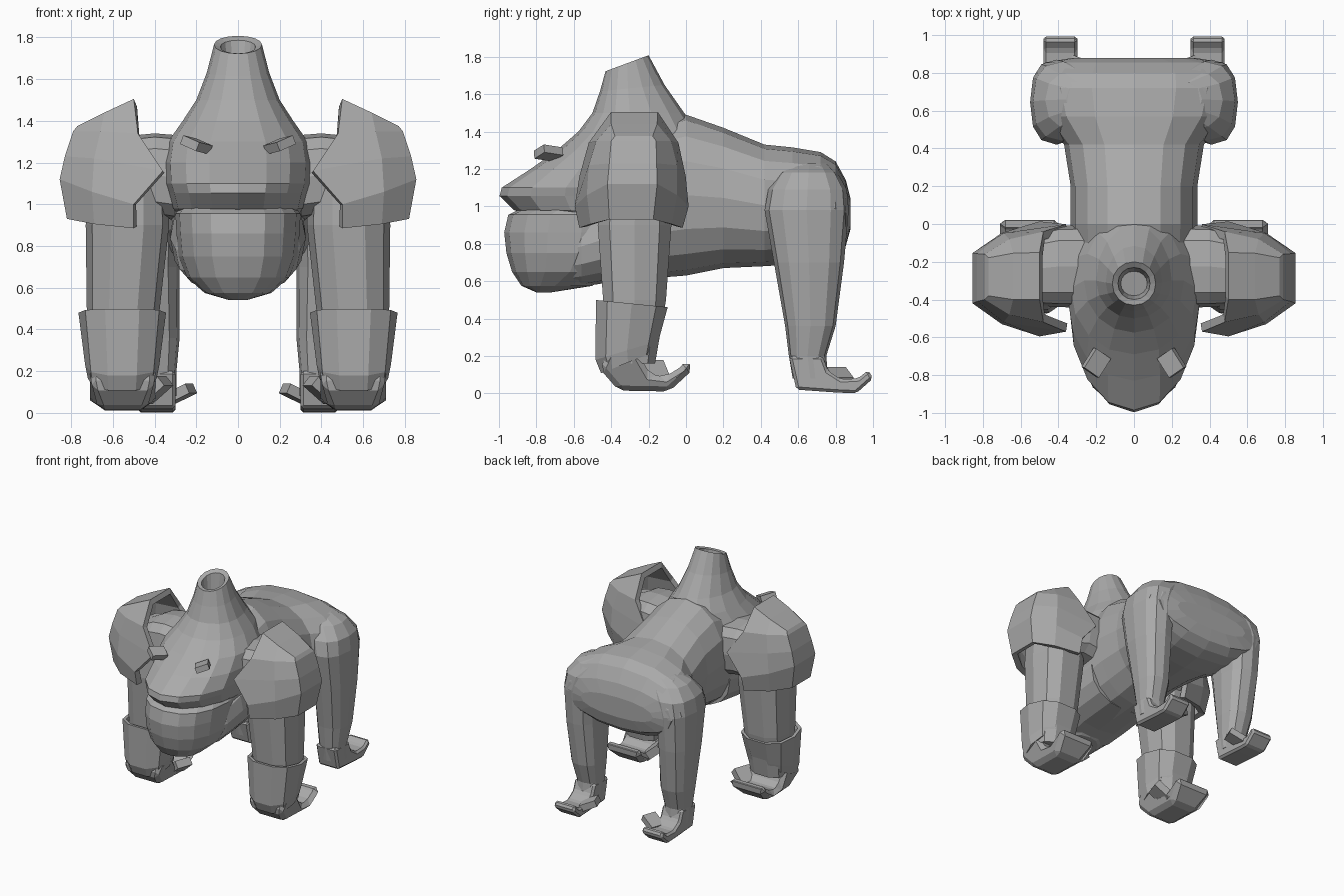
import bpy, bmesh, math
from mathutils import Matrix

grey = bpy.data.materials.new("stone_grey")
grey.diffuse_color = (0.4, 0.4, 0.4, 1)


def finish(name, bm, mirror=False, shell=0, bevel=0):
    bmesh.ops.recalc_face_normals(bm, faces=bm.faces)
    me = bpy.data.meshes.new(name)
    bm.to_mesh(me)
    bm.free()
    me.materials.append(grey)
    ob = bpy.data.objects.new(name, me)
    bpy.context.collection.objects.link(ob)
    if shell:
        m = ob.modifiers.new("shell", 'SOLIDIFY')
        m.thickness = shell
        m.offset = -1
    if bevel:
        m = ob.modifiers.new("bevel", 'BEVEL')
        m.width = bevel
        m.segments = 1
    if mirror:
        m = ob.modifiers.new("mirror", 'MIRROR')
        m.use_mirror_merge = False
    return ob


def loft(name, rings, n=12, axis='z', p=0.85, mirror=False):
    """Rings: (position, centre x, half width, low, middle, high, tilt)."""
    bm = bmesh.new()
    loops = []
    for s, cx, rx, lo, mid, hi, tilt in rings:
        loop = []
        for i in range(n):
            a = 2 * math.pi * i / n
            c, d = math.cos(a), math.sin(a)
            u = cx + rx * math.copysign(abs(c) ** p, c)
            v = mid + (hi - mid if d > 0 else mid - lo) * math.copysign(abs(d) ** p, d)
            w = s + tilt * (v - mid)
            loop.append(bm.verts.new((u, v, w) if axis == 'z' else
                                     (u, w, v) if axis == 'y' else (w, u, v)))
        loops.append(loop)
    for a, b in zip(loops, loops[1:]):
        for i in range(n):
            j = (i + 1) % n
            bm.faces.new((a[i], a[j], b[j], b[i]))
    bm.faces.new(loops[0])
    bm.faces.new(loops[-1])
    return finish(name, bm, mirror)


def even(s, cx, rx, lo, hi, tilt=0):
    return (s, cx, rx, lo, (lo + hi) / 2, hi, tilt)


def slab(name, outline, x0, x1, bevel=0.015, pinch=0.0):
    """Side outline in (y, z) extruded across x, pinched near the ground, mirrored."""
    bm = bmesh.new()
    sides = [[bm.verts.new((x + s * (pinch if z < 0.05 else 0), y, z)) for y, z in outline]
             for x, s in ((x0, 1), (x1, -1))]
    a, b = sides
    for i in range(len(a)):
        j = (i + 1) % len(a)
        bm.faces.new((a[i], a[j], b[j], b[i]))
    bm.faces.new(a)
    bm.faces.new(b)
    return finish(name, bm, True, bevel=bevel)


def box(name, loc, size, rot):
    bm = bmesh.new()
    bmesh.ops.create_cube(bm, size=1)
    m = Matrix.Translation(loc)
    for k, ang in zip('ZYX', rot):
        m = m @ Matrix.Rotation(math.radians(ang), 4, k)
    bm.transform(m @ Matrix.Diagonal((*size, 1)))
    return finish(name, bm, True)


# torso, from chest to rounded rump
loft("torso", [
    even(-0.50, 0, 0.28, 0.60, 1.28),
    even(-0.25, 0, 0.33, 0.61, 1.42),
    even(0.00, 0, 0.335, 0.63, 1.49),
    even(0.20, 0, 0.335, 0.67, 1.42),
    even(0.42, 0, 0.37, 0.68, 1.33),
    even(0.57, 0, 0.49, 0.69, 1.315),
    even(0.72, 0, 0.53, 0.71, 1.29),
    even(0.80, 0, 0.52, 0.74, 1.24),
    even(0.855, 0, 0.47, 0.79, 1.14),
    even(0.88, 0, 0.32, 0.88, 1.04)], n=16, axis='y', p=0.9)

# head with hollow pointed crown
loft("head", [
    (0.94, 0, 0.28, -0.80, -0.40, -0.10, 0),
    (0.98, 0, 0.31, -0.92, -0.42, -0.05, 0),
    (1.055, 0, 0.33, -0.997, -0.42, -0.03, 0),
    (1.10, 0, 0.345, -0.985, -0.42, 0.00, 0),
    (1.20, 0, 0.35, -0.83, -0.40, 0.04, 0),
    (1.30, 0, 0.335, -0.69, -0.34, 0.08, 0),
    (1.40, 0, 0.265, -0.575, -0.30, 0.06, 0),
    (1.50, 0, 0.20, -0.50, -0.30, -0.01, 0),
    (1.63, 0, 0.15, -0.46, -0.31, -0.115, 0.1),
    (1.765, 0, 0.115, -0.43, -0.315, -0.20, 0.37),
    (1.755, 0, 0.085, -0.40, -0.315, -0.23, 0.37),
    (1.62, 0, 0.07, -0.38, -0.315, -0.25, 0.2)], n=16, p=0.97)

# heavy rounded lower jaw, and the throat behind it
loft("lower_jaw", [
    (0.54, 0, 0.04, -0.80, -0.77, -0.72, 0),
    (0.575, 0, 0.16, -0.88, -0.70, -0.50, 0),
    (0.65, 0, 0.245, -0.93, -0.62, -0.40, 0),
    (0.75, 0, 0.285, -0.96, -0.58, -0.35, 0),
    (0.86, 0, 0.295, -0.972, -0.56, -0.30, 0),
    (0.955, 0, 0.30, -0.95, -0.55, -0.30, 0),
    (0.99, 0, 0.27, -0.88, -0.50, -0.30, 0)], n=16, p=0.87)
loft("throat", [
    even(-0.72, 0, 0.20, 0.555, 0.95),
    even(-0.56, 0, 0.30, 0.57, 1.00),
    even(-0.40, 0, 0.325, 0.595, 1.08),
    even(-0.10, 0, 0.32, 0.625, 1.15)], n=16, axis='y', p=0.85)

# brow plates
box("brow", (0.20, -0.735, 1.285), (0.10, 0.12, 0.045), (35, -20, -8))

# shoulder joint and arm
loft("shoulder_joint", [
    even(0.15, -0.225, 0.22, 0.90, 1.32),
    even(0.40, -0.225, 0.215, 0.94, 1.34),
    even(0.50, -0.235, 0.20, 0.92, 1.33),
    even(0.60, -0.25, 0.17, 0.92, 1.28)], n=12, axis='x', p=0.65, mirror=True)
loft("arm", [
    even(0.16, 0.555, 0.15, -0.42, -0.16),
    even(0.50, 0.550, 0.175, -0.45, -0.10),
    even(0.90, 0.530, 0.20, -0.48, -0.07),
    even(1.12, 0.530, 0.19, -0.46, -0.07),
    even(1.28, 0.500, 0.13, -0.38, -0.12)], n=10, p=0.8, mirror=True)
loft("wrist_cuff", [
    even(0.165, 0.555, 0.165, -0.46, -0.16, 0.40),
    even(0.23, 0.555, 0.178, -0.49, -0.14, 0.30),
    even(0.48, 0.555, 0.210, -0.49, -0.09, -0.10),
    even(0.48, 0.555, 0.185, -0.465, -0.115, -0.10),
    even(0.43, 0.555, 0.170, -0.45, -0.13, -0.10)], n=10, p=0.8, mirror=True)

# shoulder pad: arched rows, each point is (x, y, z)
front = [
    [(0.50, -0.57, 0.885), (0.69, -0.51, 0.905), (0.82, -0.41, 0.93)],
    [(0.50, -0.595, 1.00), (0.70, -0.53, 1.06), (0.855, -0.42, 1.12)],
    [(0.36, -0.57, 1.16), (0.69, -0.52, 1.22), (0.83, -0.41, 1.23)],
    [(0.48, -0.52, 1.34), (0.66, -0.48, 1.35), (0.79, -0.40, 1.35)],
    [(0.50, -0.40, 1.505), (0.64, -0.40, 1.44), (0.77, -0.38, 1.375)]]
back = [[(x, -0.575 - y + 0.06 * (z - 1.1), z) for x, y, z in row] for row in reversed(front)]
bm = bmesh.new()
grid = [[bm.verts.new(c) for c in row] for row in front + back]
for a, b in zip(grid, grid[1:]):
    for i in range(2):
        bm.faces.new((a[i], a[i + 1], b[i + 1], b[i]))
for i in range(4):
    bm.faces.new((grid[i][2], grid[i + 1][2], grid[8 - i][2], grid[9 - i][2]))
bmesh.ops.recalc_face_normals(bm, faces=bm.faces)
outer = max(bm.faces, key=lambda f: f.calc_center_median().x)
sign = -1 if outer.normal.x < 0 else 1
finish("shoulder_pad", bm, True, shell=0.045 * sign)

# knuckle-walking hand with curled fingers and thumb
slab("hand", [(-0.46, 0.13), (-0.36, 0.015), (-0.09, 0.01), (0.04, 0.13), (0.00, 0.18),
              (-0.03, 0.14), (-0.11, 0.09), (-0.19, 0.10), (-0.26, 0.22), (-0.42, 0.22)],
     0.395, 0.71, bevel=0.03, pinch=0.045)
box("thumb", (0.40, -0.17, 0.11), (0.14, 0.13, 0.06), (20, 40, 0))

# hind leg, foot and big toe
loft("hind_leg", [
    even(0.08, 0.390, 0.095, 0.57, 0.76),
    even(0.20, 0.390, 0.095, 0.55, 0.75),
    even(0.36, 0.395, 0.115, 0.53, 0.80),
    even(0.70, 0.410, 0.130, 0.47, 0.845),
    even(0.98, 0.410, 0.140, 0.42, 0.87),
    even(1.09, 0.375, 0.160, 0.44, 0.86),
    even(1.18, 0.290, 0.180, 0.50, 0.81),
    even(1.23, 0.200, 0.160, 0.56, 0.76)], n=12, p=0.8, mirror=True)
slab("foot", [(0.55, 0.20), (0.59, 0.02), (0.80, 0.005), (0.91, 0.0), (1.00, 0.08),
              (0.975, 0.125), (0.92, 0.08), (0.83, 0.075), (0.76, 0.12), (0.73, 0.20)],
     0.30, 0.48)
box("big_toe", (0.28, 0.82, 0.09), (0.13, 0.11, 0.05), (20, 25, 0))
